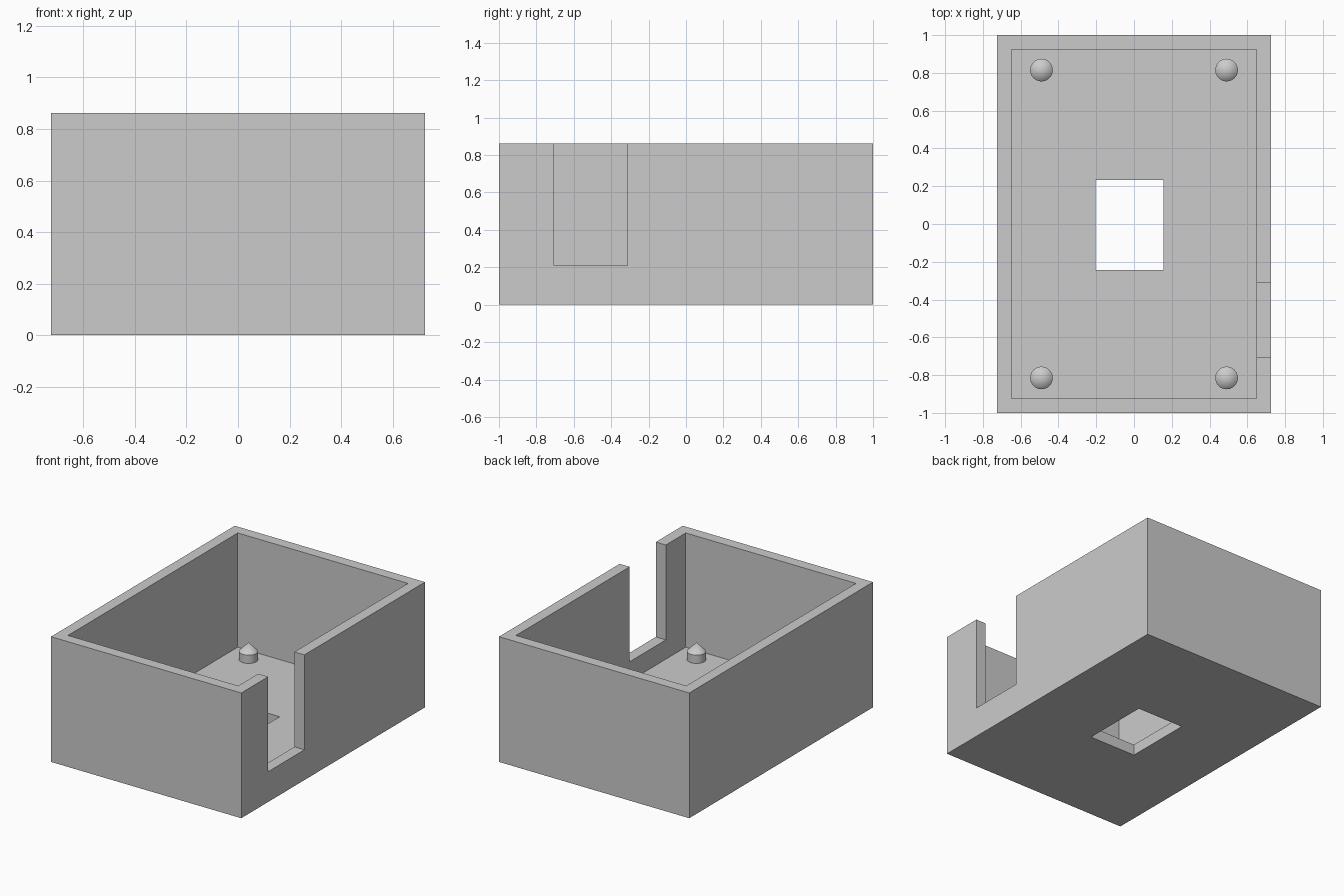
import bpy
import bmesh
from mathutils import Vector

cube = bpy.data.objects.get("Cube")
if cube:
    bpy.data.objects.remove(cube, do_unlink=True)

HALF_X, HALF_Y, HEIGHT = 0.725, 1.0, 0.863
WALL = 0.076
PEG_RADIUS = 0.06

grey = bpy.data.materials.new("light grey plastic")
grey.use_nodes = True
colour = (0.6, 0.6, 0.6, 1)
grey.diffuse_color = colour
grey.node_tree.nodes["Principled BSDF"].inputs["Base Color"].default_value = colour


def finish(name, bm):
    mesh = bpy.data.meshes.new(name)
    bm.to_mesh(mesh)
    bm.free()
    mesh.materials.append(grey)
    obj = bpy.data.objects.new(name, mesh)
    bpy.context.collection.objects.link(obj)
    return obj


def block(name, low, high):
    """Box spanning two opposite corners."""
    low, high = Vector(low), Vector(high)
    bm = bmesh.new()
    bmesh.ops.create_cube(bm, size=1)
    bmesh.ops.scale(bm, vec=high - low, verts=bm.verts)
    bmesh.ops.translate(bm, vec=(low + high) / 2, verts=bm.verts)
    return finish(name, bm)


def select_only(obj):
    bpy.ops.object.select_all(action="DESELECT")
    obj.select_set(True)
    bpy.context.view_layer.objects.active = obj


def carve(target, cutter):
    """Subtract the cutter from the target, then discard it."""
    cutter.hide_render = True
    mod = target.modifiers.new(cutter.name, "BOOLEAN")
    mod.operation = "DIFFERENCE"
    mod.solver = "EXACT"
    mod.object = cutter
    select_only(target)
    bpy.ops.object.modifier_apply(modifier=mod.name)
    bpy.data.objects.remove(cutter, do_unlink=True)


# Open case: hollow box, side wall notch and floor opening
case = block("case", (-HALF_X, -HALF_Y, 0), (HALF_X, HALF_Y, HEIGHT))
carve(case, block("cavity", (WALL - HALF_X, WALL - HALF_Y, WALL),
                  (HALF_X - WALL, HALF_Y - WALL, 1.2)))
carve(case, block("side_notch", (0.5, -0.707, 0.209), (1, -0.313, 1.2)))
carve(case, block("floor_opening", (-0.203, -0.243, -0.2), (0.155, 0.233, 0.3)))


# Locating pegs with pointed tips, one near each corner of the floor
def peg(name, x, y):
    bm = bmesh.new()
    sides, shoulder, tip = 32, 0.133, 0.193
    base = bmesh.ops.create_circle(bm, cap_ends=True, segments=sides, radius=PEG_RADIUS)
    bmesh.ops.translate(bm, vec=(x, y, WALL - 0.01), verts=base["verts"])
    top = bmesh.ops.extrude_face_region(bm, geom=bm.faces[:])["geom"]
    ring = [v for v in top if isinstance(v, bmesh.types.BMVert)]
    for v in ring:
        v.co.z = shoulder
    cap = next(f for f in top if isinstance(f, bmesh.types.BMFace))
    centre = bmesh.ops.poke(bm, faces=[cap])["verts"][0]
    centre.co.z = tip
    bmesh.ops.recalc_face_normals(bm, faces=bm.faces)
    select_only(finish(name, bm))
    bpy.ops.object.shade_smooth_by_angle()


for end, y in (("front", -0.815), ("back", 0.815)):
    for side, x in (("left", 0.49), ("right", -0.49)):
        peg(f"{end}_{side}_peg", x, y)
